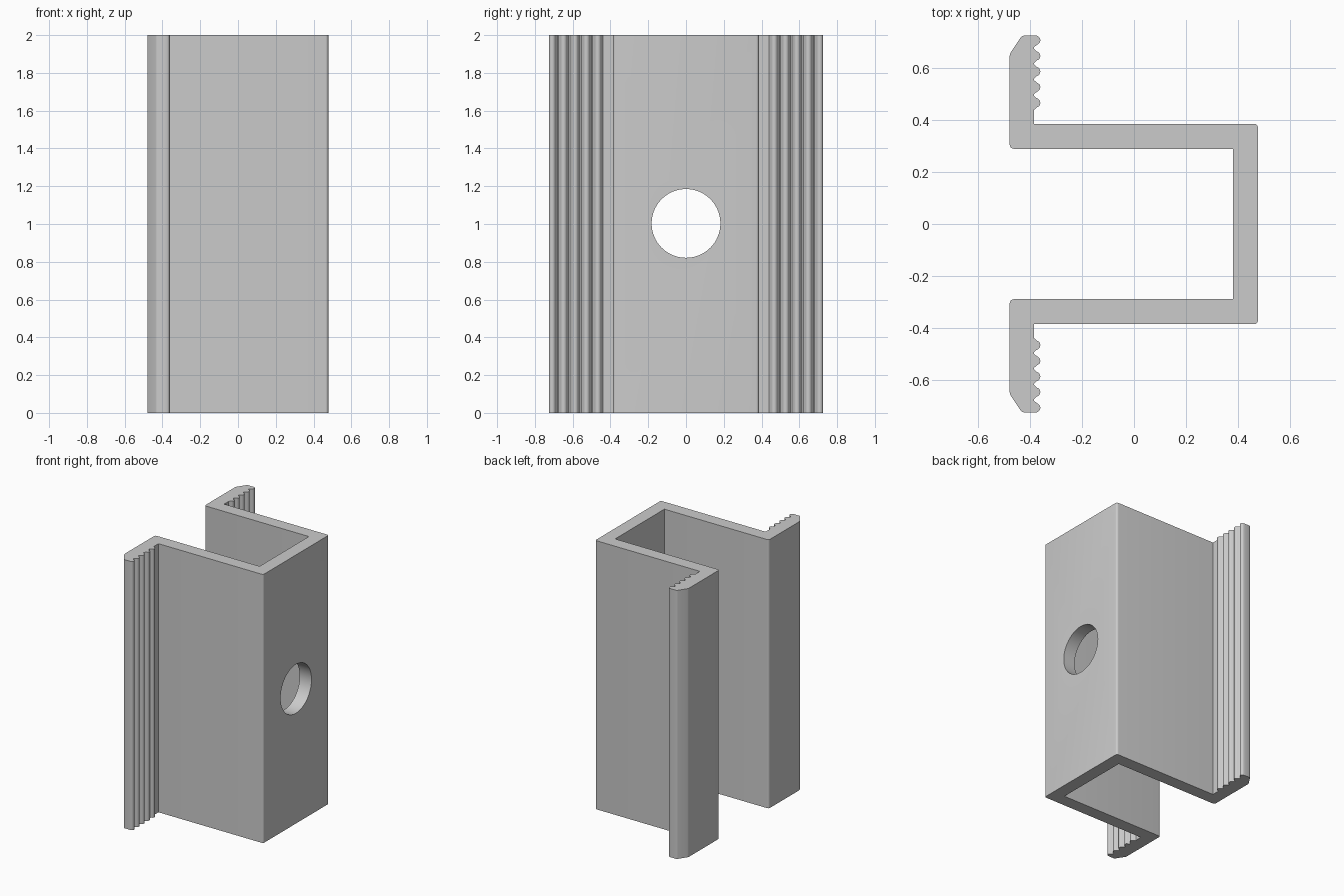
import bpy, bmesh
from math import sin, cos, pi, radians

if "Cube" in bpy.data.objects:
    bpy.data.objects.remove(bpy.data.objects["Cube"])

HEIGHT = 2.0


def arc(cx, cy, r, a0, a1, n):
    """Points on an arc, angles in degrees."""
    return [(cx + r * cos(radians(a0 + (a1 - a0) * i / n)),
             cy + r * sin(radians(a0 + (a1 - a0) * i / n))) for i in range(n + 1)]


# Half of the channel profile (y > 0), from web outside round to web inside
half = arc(0.463, 0.371, 0.015, 0, 90, 5)
half.append((-0.385, 0.386))

# Grip ridges along the flange, from the wall outwards
for i in range(5):
    y = 0.467 + 0.0603 * i
    half.append((-0.385, y - 0.027))
    half += arc(-0.379, y, 0.018, -75, 75, 8)
    if i < 4:
        half.append((-0.385, y + 0.027))

# Chamfered flange tip with softened corners, then the rounded lip
half += [(-0.387, 0.726), (-0.425, 0.726), (-0.432, 0.724), (-0.437, 0.719),
         (-0.475, 0.661), (-0.478, 0.655), (-0.479, 0.648)]
half += arc(-0.464, 0.305, 0.015, 180, 270, 5)
half.append((0.381, 0.290))

profile = half + [(x, -y) for x, y in reversed(half)]

# Extruded channel
bm = bmesh.new()
base = bm.faces.new([bm.verts.new((x, y, 0)) for x, y in profile])
ext = bmesh.ops.extrude_face_region(bm, geom=[base])
bmesh.ops.translate(bm, vec=(0, 0, HEIGHT),
                    verts=[v for v in ext["geom"] if isinstance(v, bmesh.types.BMVert)])
bmesh.ops.recalc_face_normals(bm, faces=bm.faces)
mesh = bpy.data.meshes.new("clamp_channel")
bm.to_mesh(mesh)
bm.free()
channel = bpy.data.objects.new("clamp_channel", mesh)
bpy.context.collection.objects.link(channel)

# Bolt hole through the web
bpy.ops.mesh.primitive_cylinder_add(vertices=64, radius=0.182, depth=0.4,
                                    location=(0.43, 0, 1.003), rotation=(0, pi / 2, 0))
cutter = bpy.context.object
cutter.name = "bolt_hole_cutter"
cutter.hide_render = True
hole = channel.modifiers.new("bolt_hole", "BOOLEAN")
hole.operation = "DIFFERENCE"
hole.solver = "EXACT"
hole.object = cutter

bpy.ops.object.select_all(action="DESELECT")
channel.select_set(True)
bpy.context.view_layer.objects.active = channel
bpy.ops.object.modifier_apply(modifier=hole.name)
bpy.data.objects.remove(cutter)
bpy.ops.object.shade_smooth_by_angle(angle=radians(30))
